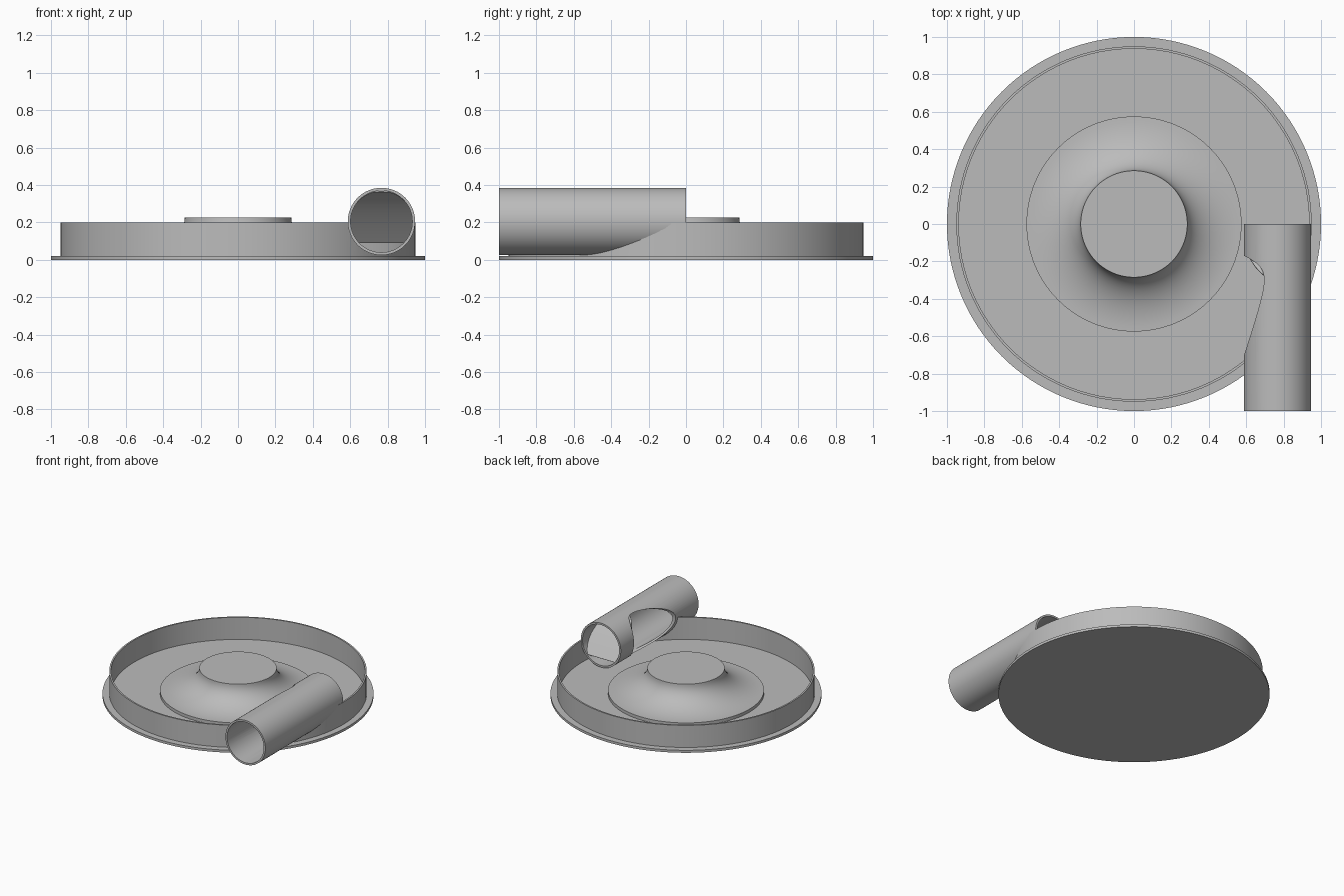
import bpy, bmesh, math
from mathutils import Vector

cube = bpy.data.objects.get("Cube")
if cube:
    bpy.data.objects.remove(cube, do_unlink=True)

grey = bpy.data.materials.new("plain_grey")
grey.use_nodes = True
grey.diffuse_color = (0.5, 0.5, 0.5, 1)
grey.node_tree.nodes["Principled BSDF"].inputs["Base Color"].default_value = (0.5, 0.5, 0.5, 1)

PIPE_X, PIPE_Z, PIPE_R, BORE_R = 0.767, 0.205, 0.18, 0.165


def finish(name, bm):
    bmesh.ops.remove_doubles(bm, verts=bm.verts, dist=1e-5)
    bmesh.ops.recalc_face_normals(bm, faces=bm.faces)
    mesh = bpy.data.meshes.new(name)
    bm.to_mesh(mesh)
    bm.free()
    mesh.materials.append(grey)
    obj = bpy.data.objects.new(name, mesh)
    bpy.context.collection.objects.link(obj)
    return obj


def lathe(name, profile, steps=128, closed=False):
    """Spin a radius/height profile round the z axis."""
    bm = bmesh.new()
    verts = [bm.verts.new((r, 0, z)) for r, z in profile]
    pairs = list(zip(verts, verts[1:]))
    if closed:
        pairs.append((verts[-1], verts[0]))
    edges = [bm.edges.new(p) for p in pairs]
    bmesh.ops.spin(bm, geom=verts + edges, cent=(0, 0, 0), axis=(0, 0, 1),
                   angle=2 * math.pi, steps=steps, use_merge=False)
    return finish(name, bm)


def rod(name, start, end, radius):
    """Hidden cutting cylinder between two points."""
    start, end = Vector(start), Vector(end)
    bm = bmesh.new()
    bmesh.ops.create_cone(bm, cap_ends=True, segments=64, radius1=radius,
                          radius2=radius, depth=(end - start).length)
    obj = finish(name, bm)
    obj.location = (start + end) / 2
    obj.rotation_euler = (end - start).to_track_quat('Z', 'Y').to_euler()
    obj.hide_render = True
    obj.hide_set(True)
    return obj


def cut(obj, cutter):
    mod = obj.modifiers.new("opening", 'BOOLEAN')
    mod.operation = 'DIFFERENCE'
    mod.solver = 'EXACT'
    mod.object = cutter


def smooth(obj):
    """Bake modifiers, then smooth with sharp edges kept."""
    bpy.context.view_layer.update()
    graph = bpy.context.evaluated_depsgraph_get()
    mesh = bpy.data.meshes.new_from_object(obj.evaluated_get(graph))
    obj.modifiers.clear()
    obj.data = mesh
    bpy.ops.object.select_all(action='DESELECT')
    obj.select_set(True)
    bpy.context.view_layer.objects.active = obj
    bpy.ops.object.shade_smooth_by_angle(angle=math.radians(30))


# Base plate and upright rim
base = lathe("base_plate", [(0, 0), (1, 0), (1, 0.02), (0, 0.02)])
rim = lathe("rim_wall", [(0.937, 0.015), (0.95, 0.015), (0.95, 0.2), (0.937, 0.2)], closed=True)

# Central hub with a concave flare
flare = [(0.575 - 0.29 * math.sin(t), 0.225 - 0.18 * math.cos(t))
         for t in (i * math.pi / 32 for i in range(17))]
flare = [(r, z) for r, z in flare]
hub = lathe("centre_hub", [(0, 0.015), (0.575, 0.015)] + flare + [(0, 0.225)])

# Tangential pipe
pipe = lathe("inlet_pipe", [(BORE_R, 0), (PIPE_R, 0), (PIPE_R, 1), (BORE_R, 1)],
             steps=64, closed=True)
pipe.rotation_euler = (math.pi / 2, 0, 0)
pipe.location = (PIPE_X, 0, PIPE_Z)

# Slanting side opening in the pipe, and the pipe passage through the rim
side_cutter = rod("side_opening_cutter", (0.28, -0.83, PIPE_Z), (0.73, -0.254, PIPE_Z), BORE_R)
cut(pipe, side_cutter)
passage = rod("rim_passage_cutter", (PIPE_X, -1.1, PIPE_Z), (PIPE_X, -0.01, PIPE_Z), 0.17)
cut(rim, passage)

# Curved deflector closing the upper part of the pipe's far end
bm = bmesh.new()
rows = []
for i in range(13):
    t = i / 12
    z = 0.368 - 0.273 * t ** 1.3
    half = math.sqrt(max(0.168 ** 2 - (z - PIPE_Z) ** 2, 0))
    rows.append([bm.verts.new((PIPE_X + s * half, -0.3 + 0.295 * t, z)) for s in (-1, 1)])
for a, b in zip(rows, rows[1:]):
    bm.faces.new((a[0], a[1], b[1], b[0]))
deflector = finish("pipe_deflector", bm)
deflector.modifiers.new("thickness", 'SOLIDIFY').thickness = 0.006

for part in (base, rim, hub, pipe, deflector):
    smooth(part)
